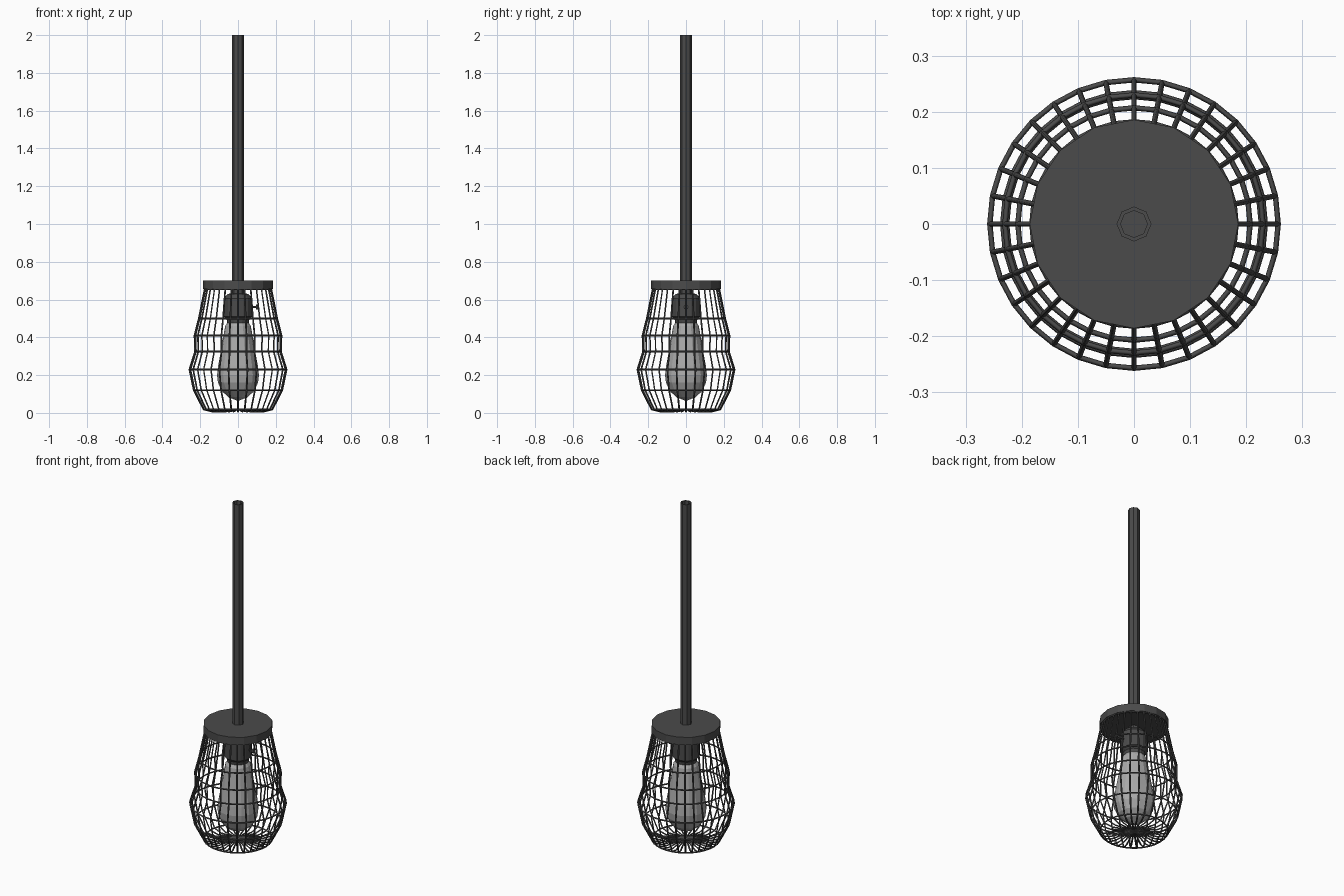
import bpy
import bmesh
from math import cos, sin, pi

if "Cube" in bpy.data.objects:
    bpy.data.objects.remove(bpy.data.objects["Cube"])


def material(name, value, alpha=1.0):
    m = bpy.data.materials.new(name)
    m.diffuse_color = (value, value, value, alpha)
    m.use_nodes = True
    m.node_tree.nodes["Principled BSDF"].inputs["Base Color"].default_value = m.diffuse_color
    return m


DARK = material("dark_metal", 0.07)
GLASS = material("pale_glass", 0.4)


def lathe(name, profile, sides, mat, closed=False):
    """Revolve (radius, z) points around z; zero radius makes a pole."""
    bm = bmesh.new()
    rings = []
    for r, z in profile:
        if r == 0:
            rings.append([bm.verts.new((0, 0, z))] * sides)
        else:
            rings.append([bm.verts.new((r * cos(2 * pi * i / sides),
                                        r * sin(2 * pi * i / sides), z))
                          for i in range(sides)])
    pairs = list(zip(rings, rings[1:]))
    if closed:
        pairs.append((rings[-1], rings[0]))
    for a, b in pairs:
        for i in range(sides):
            j = (i + 1) % sides
            quad = list(dict.fromkeys((a[i], a[j], b[j], b[i])))
            bm.faces.new(quad)
    bmesh.ops.recalc_face_normals(bm, faces=bm.faces[:])
    mesh = bpy.data.meshes.new(name)
    bm.to_mesh(mesh)
    bm.free()
    mesh.materials.append(mat)
    ob = bpy.data.objects.new(name, mesh)
    bpy.context.collection.objects.link(ob)
    return ob


def wires(name, paths, cyclic, radius):
    """Thin square-section wires along straight-segment paths."""
    cu = bpy.data.curves.new(name, 'CURVE')
    cu.dimensions = '3D'
    cu.bevel_depth = radius
    cu.bevel_resolution = 0
    for path in paths:
        sp = cu.splines.new('POLY')
        sp.points.add(len(path) - 1)
        for p, co in zip(sp.points, path):
            p.co = (*co, 1)
        sp.use_cyclic_u = cyclic
    cu.materials.append(DARK)
    ob = bpy.data.objects.new(name, cu)
    bpy.context.collection.objects.link(ob)
    return ob


# Hanging rod: hollow octagonal tube
lathe("hanging_rod", [(0.031, 0.62), (0.031, 2.0), (0.024, 2.0), (0.024, 0.62)],
      8, DARK, closed=True)

# Cap disc above the cage
lathe("cap", [(0, 0.655), (0.186, 0.655), (0.186, 0.7), (0, 0.7)], 16, DARK)

# Bulb socket with collar
lathe("socket", [(0, 0.635), (0.055, 0.63), (0.075, 0.605), (0.075, 0.51),
                 (0.06, 0.495), (0.056, 0.47), (0, 0.47)], 16, DARK)

# Switch key on the side of the socket
for name, r, x0, x1 in (("switch_stem", 0.006, 0.07, 0.11),
                        ("switch_knob", 0.013, 0.095, 0.105)):
    key = lathe(name, [(0, x0), (r, x0), (r, x1), (0, x1)], 8, DARK)
    key.rotation_euler = (0, pi / 2, 0)
    key.location.z = 0.56

# Teardrop bulb
lathe("bulb", [(0, 0.485), (0.055, 0.48), (0.068, 0.46), (0.075, 0.42),
               (0.09, 0.33), (0.105, 0.25), (0.111, 0.20), (0.106, 0.16),
               (0.085, 0.115), (0.05, 0.083), (0, 0.063)], 16, GLASS)

# Wire cage: 32 ribs meeting under the bulb, plus horizontal hoops
SIDES = 32
W = 0.0048
hoops = [(0.176, 0.655), (0.207, 0.50), (0.23, 0.41), (0.227, 0.325),
         (0.257, 0.23), (0.234, 0.12), (0.182, 0.018)]
rib = hoops + [(0.13, 0.006), (0.0, 0.02)]


def polar(r, z, i):
    a = 2 * pi * i / SIDES
    return (r * cos(a), r * sin(a), z)


wires("cage_ribs", [[polar(r, z, i) for r, z in rib] for i in range(SIDES)], False, W)
wires("cage_hoops", [[polar(r, z, i) for i in range(SIDES)] for r, z in hoops], True, W)
